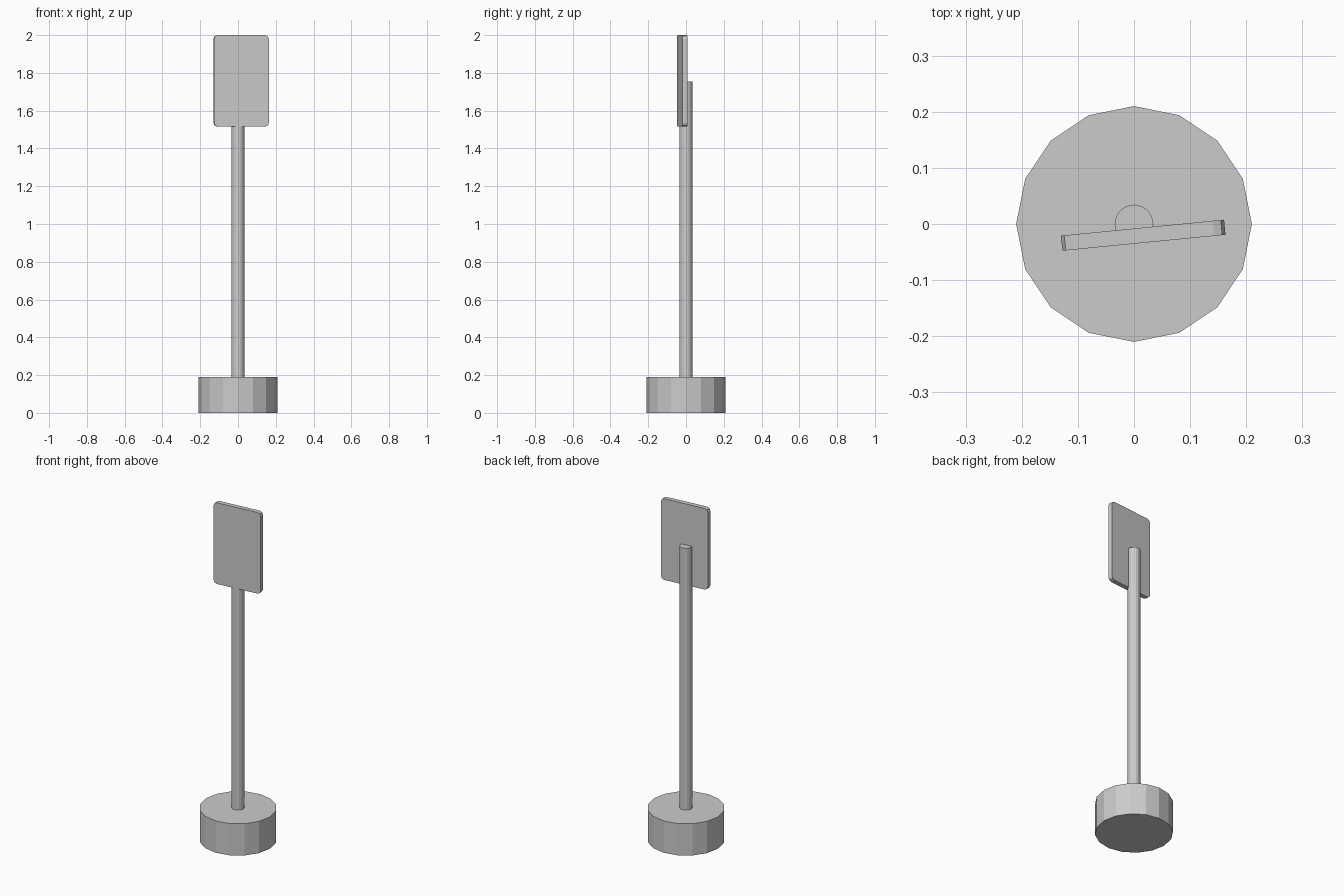
import bpy, bmesh, math
from mathutils import Matrix

cube = bpy.data.objects.get("Cube")
if cube:
    bpy.data.objects.remove(cube, do_unlink=True)

# Single plain grey
GREY = (0.6, 0.6, 0.6, 1.0)
grey = bpy.data.materials.new("plain grey")
grey.use_nodes = True
grey.diffuse_color = GREY
grey.node_tree.nodes["Principled BSDF"].inputs["Base Color"].default_value = GREY


def add_part(name, bm):
    bmesh.ops.recalc_face_normals(bm, faces=bm.faces)
    mesh = bpy.data.meshes.new(name)
    bm.to_mesh(mesh)
    bm.free()
    mesh.materials.append(grey)
    obj = bpy.data.objects.new(name, mesh)
    bpy.context.collection.objects.link(obj)
    return obj


def cylinder(name, radius, bottom, top, sides=16):
    bm = bmesh.new()
    bmesh.ops.create_cone(bm, cap_ends=True, segments=sides, radius1=radius,
                          radius2=radius, depth=top - bottom,
                          matrix=Matrix.Translation((0, 0, (top + bottom) / 2)))
    return add_part(name, bm)


def rounded_panel(name, width, depth, height, radius, steps=2):
    # Outline in the xz plane, pushed out along y
    bm = bmesh.new()
    outline = []
    for corner, (sx, sz) in enumerate([(1, 1), (-1, 1), (-1, -1), (1, -1)]):
        for i in range(steps + 1):
            a = math.pi / 2 * (corner + i / steps)
            outline.append(bm.verts.new((
                sx * (width / 2 - radius) + radius * math.cos(a), -depth / 2,
                sz * (height / 2 - radius) + radius * math.sin(a))))
    face = bm.faces.new(outline)
    result = bmesh.ops.extrude_face_region(bm, geom=[face], use_keep_orig=True)
    moved = [g for g in result["geom"] if isinstance(g, bmesh.types.BMVert)]
    bmesh.ops.translate(bm, verts=moved, vec=(0, depth, 0))
    return add_part(name, bm)


# Round foot and upright post
cylinder("base", 0.21, 0.0, 0.19)
cylinder("post", 0.0345, 0.19, 1.755)

# Sign board, slightly turned on the post
board = rounded_panel("sign_board", 0.292, 0.027, 0.485, 0.02)
board.location = (0.0165, -0.02, 1.7575)
board.rotation_euler.z = math.radians(5.6)
